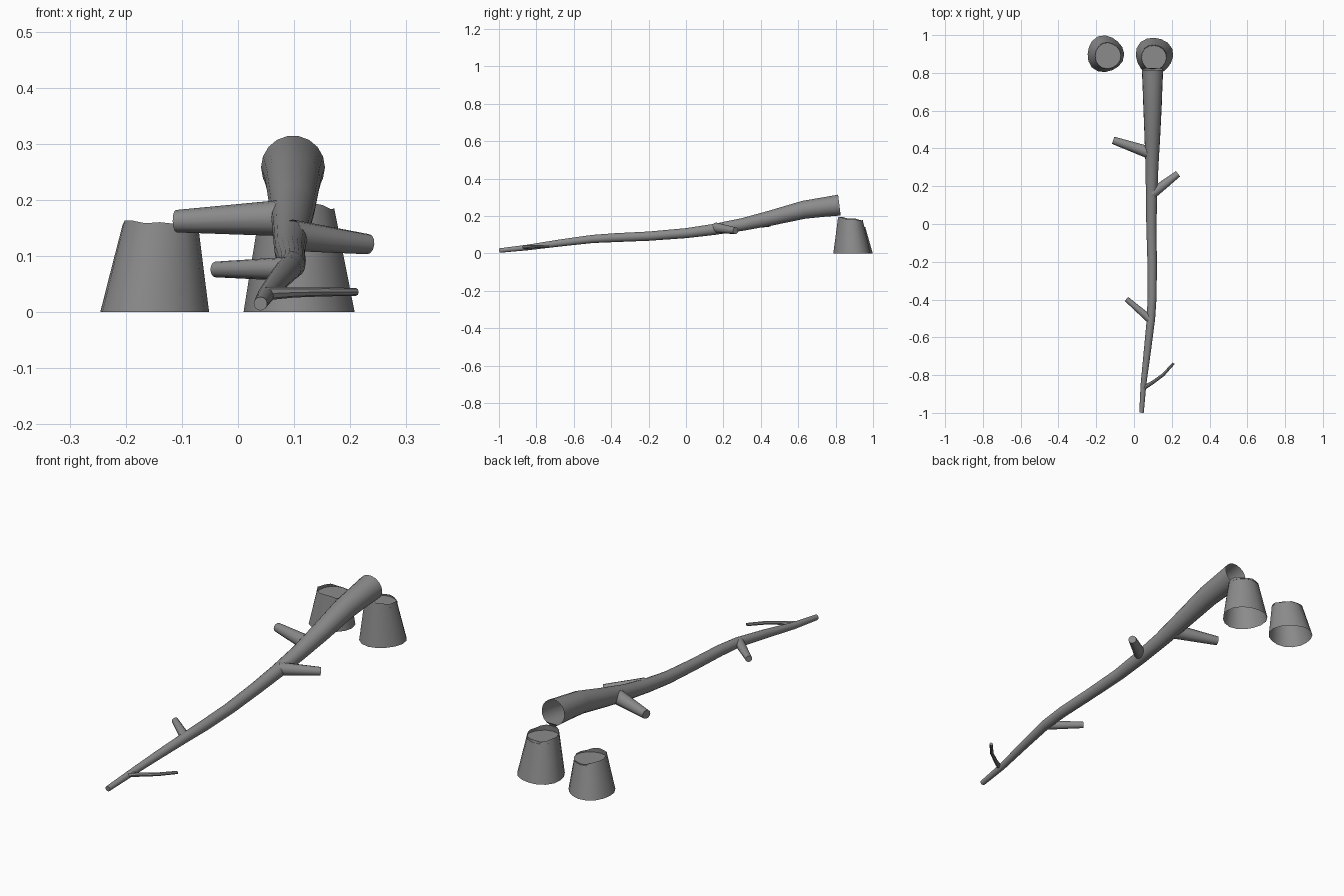
import bpy, bmesh, math
from mathutils import Vector

cube = bpy.data.objects.get("Cube")
if cube:
    bpy.data.objects.remove(cube, do_unlink=True)

GREY = (0.26, 0.26, 0.26, 1)
bark = bpy.data.materials.new("grey bark")
bark.use_nodes = True
bark.diffuse_color = GREY
bark.node_tree.nodes["Principled BSDF"].inputs["Base Color"].default_value = GREY


def finish(name, bm, recalc=True):
    if recalc:
        bmesh.ops.recalc_face_normals(bm, faces=bm.faces[:])
    mesh = bpy.data.meshes.new(name)
    bm.to_mesh(mesh)
    bm.free()
    obj = bpy.data.objects.new(name, mesh)
    bpy.context.collection.objects.link(obj)
    mesh.materials.append(bark)
    bpy.ops.object.select_all(action='DESELECT')
    obj.select_set(True)
    bpy.context.view_layer.objects.active = obj
    bpy.ops.object.shade_smooth_by_angle(angle=math.radians(40))
    return obj


def loft(bm, rings):
    loops = [[bm.verts.new(p) for p in ring] for ring in rings]
    n = len(loops[0])
    for a, b in zip(loops, loops[1:]):
        for i in range(n):
            j = (i + 1) % n
            bm.faces.new((a[i], a[j], b[j], b[i]))
    return loops


def tube(name, path, sides, cap_start=False, cap_end=False):
    """Tapered limb through (x, y, z, radius) points."""
    pts = [Vector(p[:3]) for p in path]
    rings = []
    for k, p in enumerate(pts):
        t = (pts[min(k + 1, len(pts) - 1)] - pts[max(k - 1, 0)]).normalized()
        side = t.cross(Vector((0, 0, 1))).normalized()
        up = side.cross(t)
        r = path[k][3]
        rings.append([p + r * (side * math.cos(a) + up * math.sin(a))
                      for a in (math.tau * i / sides for i in range(sides))])
    bm = bmesh.new()
    loops = loft(bm, rings)
    if cap_start:
        bm.faces.new(loops[0])
    if cap_end:
        bm.faces.new(loops[-1])
    return finish(name, bm)


def stump(name, base, top, base_r, top_r, height, tilt, phase, floor):
    """Hollow flared stump with a ragged rim and a sunken cut face."""
    n = 16

    def ring(t):
        out = []
        for i in range(n):
            a = math.tau * i / n
            r = base_r + (top_r - base_r) * t
            r *= 1 + 0.04 * math.sin(3 * a + phase) * (1 - 0.5 * t)
            rim = height + tilt[0] * math.cos(a) + tilt[1] * math.sin(a)
            rim += 0.003 * math.sin(5 * a + phase)
            out.append((base[0] + (top[0] - base[0]) * t + r * math.cos(a),
                        base[1] + (top[1] - base[1]) * t + r * math.sin(a),
                        rim * t))
        return out

    bm = bmesh.new()
    loft(bm, [ring(0), ring(0.5), ring(1)])
    finish(name, bm)
    # sunken cut face
    bm = bmesh.new()
    bm.faces.new([bm.verts.new((x, y, floor)) for x, y, z in ring(floor / height)])
    finish(name + "_cut_face", bm, recalc=False)


# Fallen trunk, open at the broken end
tube("trunk", [
    (0.04, -0.998, 0.015, 0.012), (0.05, -0.85, 0.031, 0.015),
    (0.071, -0.67, 0.056, 0.019), (0.09, -0.5, 0.077, 0.022),
    (0.096, -0.38, 0.084, 0.024), (0.096, -0.2, 0.092, 0.025),
    (0.092, 0, 0.108, 0.027), (0.093, 0.15, 0.128, 0.03),
    (0.095, 0.3, 0.154, 0.034), (0.097, 0.45, 0.188, 0.041),
    (0.098, 0.63, 0.233, 0.049), (0.098, 0.74, 0.248, 0.053),
    (0.098, 0.82, 0.258, 0.057)], 18, cap_start=True)

# Broken branches
tube("upper_right_branch", [(0.09, 0.375, 0.168, 0.033),
                            (-0.11, 0.443, 0.162, 0.02)], 12, cap_end=True)
tube("upper_left_branch", [(0.095, 0.16, 0.137, 0.028),
                           (0.232, 0.265, 0.121, 0.018)], 12, cap_end=True)
tube("lower_right_branch", [(0.085, -0.505, 0.077, 0.021),
                            (-0.04, -0.397, 0.076, 0.014)], 12, cap_end=True)
tube("curved_twig", [(0.05, -0.868, 0.033, 0.012), (0.1, -0.838, 0.035, 0.009),
                     (0.155, -0.798, 0.036, 0.008),
                     (0.21, -0.737, 0.036, 0.007)], 8, cap_end=True)

# Stumps
stump("left_stump", (0.107, 0.89), (0.105, 0.88), 0.099, 0.066,
      0.185, (-0.002, -0.009), 0.5, 0.168)
stump("right_stump", (-0.152, 0.9), (-0.139, 0.89), 0.097, 0.068,
      0.15, (-0.008, -0.009), 2.0, 0.138)

# Torn strip of bark joining the stump to the trunk
bm = bmesh.new()
rows = [(0.817, 0.19, 0.026), (0.82, 0.2, 0.016), (0.826, 0.21, 0.03)]
strip = [[bm.verts.new((0.1 + s * w, y, z)) for s in (-1, 1)] for y, z, w in rows]
for a, b in zip(strip, strip[1:]):
    bm.faces.new((a[0], a[1], b[1], b[0]))
finish("torn_bark_strip", bm)
